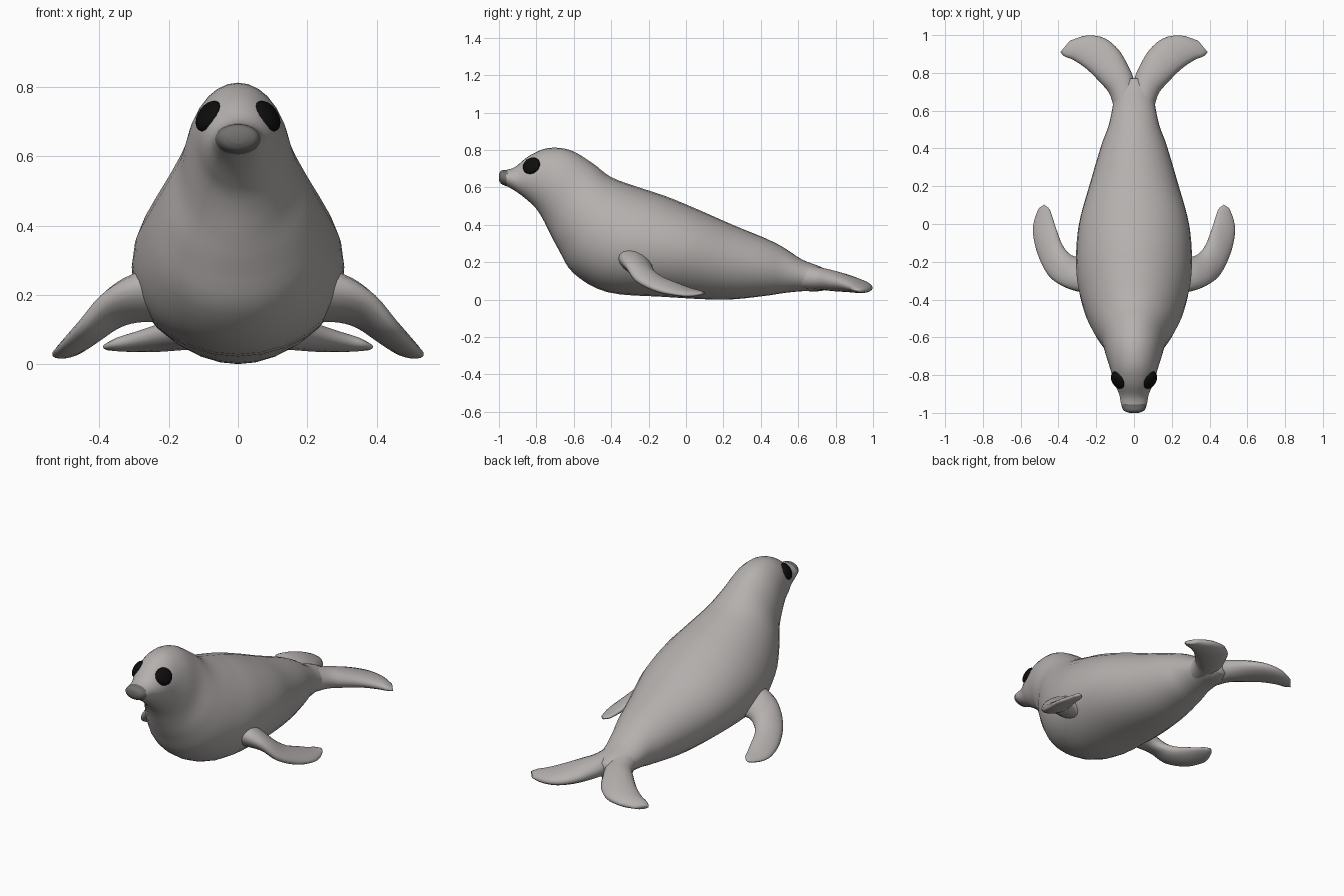
import bpy, bmesh, math
from mathutils import Vector

if "Cube" in bpy.data.objects:
    bpy.data.objects.remove(bpy.data.objects["Cube"])


def material(name, rgb):
    m = bpy.data.materials.new(name)
    m.diffuse_color = (*rgb, 1)
    m.use_nodes = True
    m.node_tree.nodes["Principled BSDF"].inputs["Base Color"].default_value = m.diffuse_color
    return m


GREY = material("seal grey", (0.46, 0.435, 0.425))
DARK = material("nose grey", (0.17, 0.165, 0.16))
BLACK = material("eye black", (0.004, 0.004, 0.004))


def catmull(a, b, c, d, t):
    return 0.5 * (2 * b + (c - a) * t + (2 * a - 5 * b + 4 * c - d) * t * t
                  + (3 * b - a - 3 * c + d) * t ** 3)


def loft(name, rings, mats, sides=28, steps=4):
    """Smooth skin through elliptical rings given as (end A, end B, half-width vector)."""
    keys = [[(Vector(a) + Vector(b)) / 2, (Vector(a) - Vector(b)) / 2, Vector(w)]
            for a, b, w in rings]
    n = len(keys)
    samples = []
    for i in range(n - 1):
        four = [keys[max(i - 1, 0)], keys[i], keys[i + 1], keys[min(i + 2, n - 1)]]
        for s in range(steps):
            samples.append([catmull(*[k[j] for k in four], s / steps) for j in range(3)])
    samples.append(keys[-1])
    bm = bmesh.new()
    loops = []
    for c, u, w in samples:
        angles = [2 * math.pi * k / sides for k in range(sides)]
        loops.append([bm.verts.new(c + u * math.cos(t) + w * math.sin(t)) for t in angles])
    for p, q in zip(loops, loops[1:]):
        for k in range(sides):
            m = (k + 1) % sides
            bm.faces.new((p[k], p[m], q[m], q[k]))
    bm.faces.new(loops[0])
    bm.faces.new(loops[-1])
    bmesh.ops.recalc_face_normals(bm, faces=bm.faces)
    return finish(name, bm, mats)


def finish(name, bm, mats):
    for f in bm.faces:
        f.smooth = True
    me = bpy.data.meshes.new(name)
    bm.to_mesh(me)
    bm.free()
    for m in mats:
        me.materials.append(m)
    ob = bpy.data.objects.new(name, me)
    bpy.context.collection.objects.link(ob)
    return ob


# Body: top y, top z, bottom y, bottom z, half width, from nose to tail
profile = [
    (-1.0, .672, -1.0, .638, .025), (-.988, .69, -.985, .617, .055),
    (-.955, .695, -.945, .60, .069), (-.91, .712, -.89, .565, .079),
    (-.84, .768, -.84, .525, .104), (-.74, .81, -.80, .485, .125),
    (-.62, .80, -.765, .43, .148), (-.50, .73, -.73, .36, .172),
    (-.40, .655, -.68, .265, .22), (-.25, .60, -.60, .14, .27),
    (-.10, .55, -.42, .04, .305), (.08, .475, -.12, .015, .295),
    (.25, .40, .20, 0, .23), (.42, .33, .42, .02, .172),
    (.52, .28, .52, .035, .135), (.62, .215, .62, .045, .113),
    (.71, .18, .71, .045, .10), (.77, .15, .77, .06, .05)]
body = loft("body", [((0, a, b), (0, c, d), (w, 0, 0)) for a, b, c, d, w in profile],
            [GREY, DARK])
# Nose: the front end of the body
for f in body.data.polygons:
    f.material_index = 1 if f.center.y < -.957 else 0

# Flippers: leading edge, trailing edge, half thickness, from root to tip
front = [
    ((.20, -.37, .23), (.20, -.17, .17), .09), ((.30, -.357, .215), (.30, -.175, .155), .065),
    ((.385, -.325, .18), (.35, -.15, .125), .045), ((.455, -.27, .105), (.385, -.10, .10), .036),
    ((.51, -.16, .05), (.41, -.03, .078), .028), ((.535, -.05, .027), (.43, .03, .057), .02),
    ((.528, .02, .022), (.447, .078, .045), .015), ((.505, .08, .03), (.475, .102, .037), .008)]
rear = [
    ((.095, .55, .13), (-.02, .62, .13), .07), ((.125, .68, .112), (0, .76, .112), .06),
    ((.18, .75, .10), (.03, .835, .10), .055), ((.25, .82, .085), (.08, .92, .085), .045),
    ((.32, .868, .068), (.155, .983, .072), .035), ((.367, .887, .058), (.25, .998, .062), .025),
    ((.39, .91, .05), (.34, .97, .052), .012)]

for side, sx in (("left", 1), ("right", -1)):
    for part, rows, nrm in (("front", front, (.5, 0, .86)), ("rear", rear, (0, 0, 1))):
        rings = [((a[0] * sx, a[1], a[2]), (b[0] * sx, b[1], b[2]),
                  (nrm[0] * sx * t, 0, nrm[2] * t)) for a, b, t in rows]
        loft(f"{side}_{part}_flipper", rings, [GREY], 16)
    # Eyes: flattened balls set into the head
    bm = bmesh.new()
    bmesh.ops.create_uvsphere(bm, u_segments=16, v_segments=10, radius=.05)
    eye = finish(f"{side}_eye", bm, [BLACK])
    eye.scale = (1, 1, .5)
    eye.rotation_euler = Vector((.75 * sx, -.4, .5)).to_track_quat('Z', 'Y').to_euler()
    eye.location = (.085 * sx, -.826, .716)
